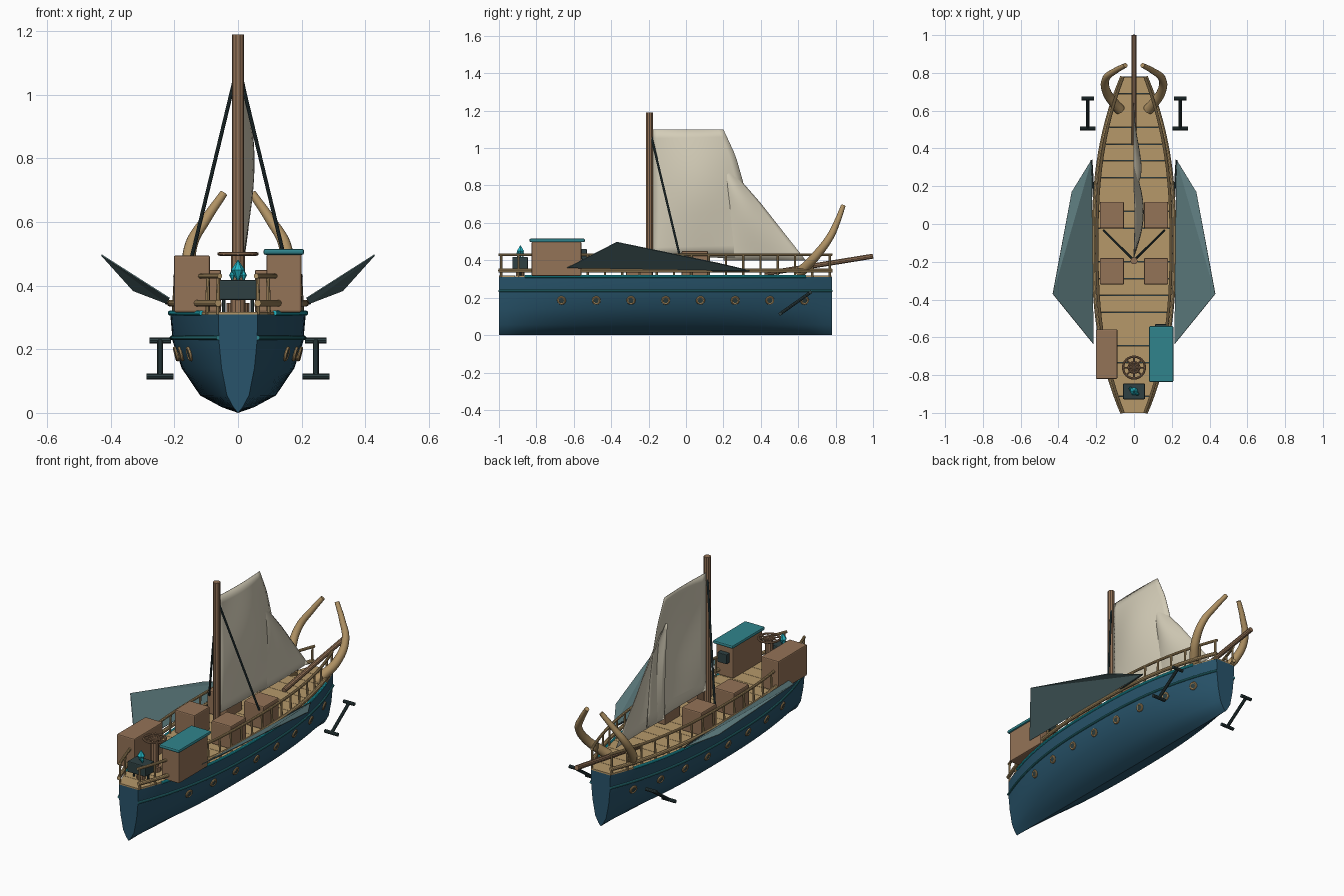
import bpy, bmesh, math
from mathutils import Vector

if "Cube" in bpy.data.objects:
    bpy.data.objects.remove(bpy.data.objects["Cube"])


def material(name, r, g, b):
    m = bpy.data.materials.new(name)
    lin = [((c / 255 + 0.055) / 1.055) ** 2.4 for c in (r, g, b)]
    m.diffuse_color = (*lin, 1)
    m.use_nodes = True
    m.node_tree.nodes["Principled BSDF"].inputs["Base Color"].default_value = m.diffuse_color
    return m


HULL = material("deep blue", 40, 84, 107)
DECK = material("pale timber", 182, 153, 106)
WOOD = material("brown timber", 148, 115, 87)
TEAL = material("teal", 48, 132, 140)
CYAN = material("bright cyan", 35, 185, 200)
IRON = material("dark iron", 46, 64, 66)
CANVAS = material("cream canvas", 212, 205, 184)
FIN = material("slate canvas", 92, 122, 125)
HORN = material("horn", 176, 146, 100)


def finish(ob, mat, smooth=False):
    ob.data.materials.clear()
    ob.data.materials.append(mat)
    if smooth:
        bpy.ops.object.select_all(action='DESELECT')
        ob.select_set(True)
        bpy.context.view_layer.objects.active = ob
        bpy.ops.object.shade_smooth_by_angle(angle=math.radians(35))
    return ob


def mesh(name, verts, faces, mat, smooth=False):
    me = bpy.data.meshes.new(name)
    me.from_pydata([tuple(v) for v in verts], [], faces)
    bm = bmesh.new()
    bm.from_mesh(me)
    bmesh.ops.recalc_face_normals(bm, faces=bm.faces[:])
    bm.to_mesh(me)
    bm.free()
    ob = bpy.data.objects.new(name, me)
    bpy.context.collection.objects.link(ob)
    return finish(ob, mat, smooth)


def box(name, lo, hi, mat, bevel=0.006):
    lo, hi = Vector(lo), Vector(hi)
    bpy.ops.mesh.primitive_cube_add(size=1, location=(lo + hi) / 2)
    ob = bpy.context.object
    ob.name = name
    for v in ob.data.vertices:
        v.co = Vector([a * b for a, b in zip(v.co, hi - lo)])
    if bevel:
        m = ob.modifiers.new("bevel", 'BEVEL')
        m.width, m.segments = bevel, 2
    return finish(ob, mat)


def tube(name, pts, r, mat, radii=None, kind='POLY', sides=3):
    cu = bpy.data.curves.new(name, 'CURVE')
    cu.dimensions = '3D'
    cu.bevel_depth, cu.bevel_resolution, cu.use_fill_caps = r, sides, True
    sp = cu.splines.new(kind)
    if kind == 'BEZIER':
        sp.bezier_points.add(len(pts) - 1)
        for i, (b, p) in enumerate(zip(sp.bezier_points, pts)):
            b.co = p
            b.handle_left_type = b.handle_right_type = 'AUTO'
            b.radius = radii[i] if radii else 1
    else:
        sp.points.add(len(pts) - 1)
        for b, p in zip(sp.points, pts):
            b.co = (*p, 1)
    ob = bpy.data.objects.new(name, cu)
    bpy.context.collection.objects.link(ob)
    bpy.ops.object.select_all(action='DESELECT')
    ob.select_set(True)
    bpy.context.view_layer.objects.active = ob
    bpy.ops.object.convert(target='MESH')
    return finish(bpy.context.object, mat, True)


def torus(name, loc, R, r, mat, direction=(0, 0, 1)):
    bpy.ops.mesh.primitive_torus_add(major_radius=R, minor_radius=r, major_segments=24,
                                     minor_segments=8, location=loc)
    ob = bpy.context.object
    ob.name = name
    ob.rotation_euler = Vector(direction).to_track_quat('Z', 'Y').to_euler()
    return finish(ob, mat, True)


# Plan outline of the hull: half width at a given y
Y0, Y1 = -1.0, 0.78


def half(y):
    t = min(1, abs((y + 0.11) / 0.89))
    return 0.062 + 0.151 * (1 - t ** 2.5)


def along(a, b, z, scale=1.0, n=40, off=0.0):
    ys = [a + (b - a) * i / n for i in range(n + 1)]
    return [(half(y) * scale + off, y, z) for y in ys]


def flip(pts, s):
    return [(s * x, y, z) for x, y, z in pts]


# Hull: one section swept along the outline
right = [(1, 0.31), (0.965, 0.225), (0.83, 0.14), (0.56, 0.055), (0.24, 0.018)]
section = right + [(0, 0)] + [(-x, z) for x, z in reversed(right)]
N, K = 40, len(section)
ys = [Y0 + (Y1 - Y0) * i / N for i in range(N + 1)]
verts = [(half(y) * x, y, z) for y in ys for x, z in section]
faces = [(i * K + j, i * K + j + 1, (i + 1) * K + j + 1, (i + 1) * K + j)
         for i in range(N) for j in range(K - 1)]
faces += [tuple(range(K)), tuple(range(N * K, N * K + K))]
mesh("hull", verts, faces, HULL, True)

# Deck: crosswise planks filling the outline
for i in range(20):
    a = Y0 + (Y1 - Y0) * i / 20
    b = a + (Y1 - Y0) / 20 - 0.002
    corners = [(-half(a), a), (half(a), a), (half(b), b), (-half(b), b)]
    pv = [(x * 0.985, y, z) for z in (0.304, 0.318) for x, y in corners]
    mesh("deck_plank", pv, [(0, 1, 2, 3), (4, 5, 6, 7), (0, 1, 5, 4), (1, 2, 6, 5),
                            (2, 3, 7, 6), (3, 0, 4, 7)], DECK)

for s in (-1, 1):
    # Trim strips and rails
    tube("gunwale_trim", flip(along(-0.86, 0.64, 0.314), s), 0.008, CYAN)
    tube("side_trim", flip(along(Y0, Y1, 0.236, 0.97, off=0.002), s), 0.007, TEAL)
    tube("lower_rail", flip(along(Y0, Y1, 0.345), s), 0.011, DECK)
    tube("upper_rail", flip(along(Y0, Y1, 0.43, 0.92), s), 0.008, DECK)
    for i in range(20):
        y = Y0 + 0.012 + (Y1 - Y0 - 0.024) * i / 19
        x = s * half(y)
        tube("rail_post", [(x * 0.95, y, 0.31), (x * 0.92, y, 0.432)], 0.006, DECK, sides=2)
    # Portholes
    for i in range(8):
        y = -0.665 + 0.1855 * i
        slope = (half(y + 0.01) - half(y - 0.01)) / 0.02
        n = Vector((s, -slope, -0.25)).normalized()
        p = Vector((s * half(y) * 0.905, y, 0.186)) + n * 0.002
        torus("porthole_ring", p, 0.018, 0.006, HORN, n)
        bpy.ops.mesh.primitive_cylinder_add(vertices=20, radius=0.016, depth=0.008, location=p,
                                            rotation=n.to_track_quat('Z', 'Y').to_euler())
        bpy.context.object.name = "porthole_glass"
        finish(bpy.context.object, IRON)
    # Curved bow tusks
    tube("bow_tusk", flip([(0.075, 0.605, 0.33), (0.105, 0.64, 0.365), (0.145, 0.70, 0.43),
                           (0.148, 0.77, 0.525), (0.10, 0.81, 0.61), (0.045, 0.84, 0.69)], s),
         0.028, HORN, [1, 0.95, 0.85, 0.72, 0.58, 0.45], 'BEZIER', 4)
    # Side fins
    fv = flip([(0.225, 0.34, 0.345), (0.33, 0.17, 0.385), (0.43, -0.37, 0.497),
               (0.215, -0.635, 0.36)], s)
    fin = mesh("side_fin", fv, [(0, 1, 2), (0, 2, 3)], FIN)
    m = fin.modifiers.new("thickness", 'SOLIDIFY')
    m.thickness, m.offset = 0.004, 0
    tube("fin_root_spar", flip([(0.225, 0.34, 0.345), (0.205, 0.0, 0.345)], s), 0.005, IRON)
    # Hanging anchors: a tilted shaft with two crossbars
    a, b = (s * 0.245, 0.505, 0.115), (s * 0.245, 0.665, 0.228)
    tube("anchor_shaft", [a, b], 0.009, IRON)
    for (x, y, z), w in ((a, 0.042), (b, 0.034)):
        tube("anchor_bar", [(x - w, y, z), (x + w, y, z)], 0.01, IRON)
    # Shrouds
    tube("shroud", flip([(0.008, -0.185, 1.06), (0.16, -0.035, 0.43)], s), 0.006, IRON)
    # Deck crates
    for y in (-0.25, 0.047):
        box("deck_crate", (s * 0.117 - 0.064, y - 0.07, 0.316),
            (s * 0.117 + 0.064, y + 0.07, 0.45), WOOD)

# Mast, bowsprit and boom
tube("mast", [(0, -0.195, 0.31), (0, -0.195, 1.19)], 0.019, WOOD)
tube("bowsprit", [(0, 0.42, 0.328), (0, 1.0, 0.422)], 0.014, WOOD)


# Sails: patches between a luff and a leech, bellied to one side
def sail(name, low, high, belly, n=14):
    def row(pts, t):
        k = min(int(t * (len(pts) - 1)), len(pts) - 2)
        return Vector(pts[k]).lerp(Vector(pts[k + 1]), t * (len(pts) - 1) - k)
    sv = []
    for j in range(n + 1):
        v = j / n
        a, b = row(low, v), row(high, v)
        for i in range(n + 1):
            u = i / n
            p = a.lerp(b, u)
            x = belly * math.sin(math.pi * u) * (0.12 + 0.88 * math.sin(math.pi * v))
            sv.append((x, p.x, p.y))
    w = n + 1
    ob = mesh(name, sv, [(j * w + i, j * w + i + 1, (j + 1) * w + i + 1, (j + 1) * w + i)
                         for j in range(n) for i in range(n)], CANVAS, True)
    m = ob.modifiers.new("cloth", 'SOLIDIFY')
    m.thickness = 0.003


sail("main_sail", [(-0.178, 0.42), (-0.178, 1.1)],
     [(0.36, 0.41), (0.335, 0.66), (0.305, 0.82), (0.265, 0.96), (0.2, 1.1)], 0.052)
sail("fore_sail", [(0.20, 0.40), (0.19, 0.70), (0.17, 0.94)],
     [(0.64, 0.40), (0.40, 0.705), (0.19, 0.945)], 0.04)

# Stern boxes and cabin with a teal roof
box("stern_locker", (-0.202, -0.82, 0.316), (-0.088, -0.558, 0.495), WOOD)
box("cabin", (0.09, -0.825, 0.316), (0.2, -0.56, 0.5), WOOD)
box("cabin_roof", (0.08, -0.837, 0.497), (0.208, -0.54, 0.516), TEAL, 0.007)
box("cabin_window", (0.112, -0.562, 0.405), (0.172, -0.53, 0.46), IRON, 0.003)

# Helm: flat wheel on a column
hy, hz = -0.76, 0.5
tube("helm_column", [(0, hy, 0.316), (0, hy, hz)], 0.022, WOOD)
tube("helm_foot", [(0, hy, 0.316), (0, hy, 0.345)], 0.036, WOOD)
torus("helm_rim", (0, hy, hz), 0.058, 0.006, WOOD)
torus("helm_inner_ring", (0, hy, hz), 0.027, 0.004, WOOD)
for i in range(4):
    c, q = 0.064 * math.cos(i * math.pi / 4), 0.064 * math.sin(i * math.pi / 4)
    tube("helm_spoke", [(-c, hy - q, hz), (c, hy + q, hz)], 0.004, WOOD, sides=2)

# Crystal lamp on a dark stand
tube("lamp_foot", [(0, -0.885, 0.316), (0, -0.885, 0.36)], 0.024, WOOD)
box("lamp_base", (-0.058, -0.928, 0.355), (0.058, -0.845, 0.418), IRON, 0.005)
for x in (-0.045, 0.045):
    tube("lamp_leg", [(x, -0.885, 0.316), (x, -0.885, 0.36)], 0.006, IRON)
for x, y, r, h in ((0, -0.885, 0.022, 0.066), (0.018, -0.9, 0.01, 0.035), (-0.018, -0.872, 0.01, 0.035)):
    ring = [(x + r * math.cos(k * math.pi / 3), y + r * math.sin(k * math.pi / 3),
             0.416 + h * 0.5) for k in range(6)]
    cf = [(k, (k + 1) % 6, e) for k in range(6) for e in (6, 7)]
    mesh("lamp_crystal", ring + [(x, y, 0.412), (x, y, 0.416 + h)], cf, CYAN)
